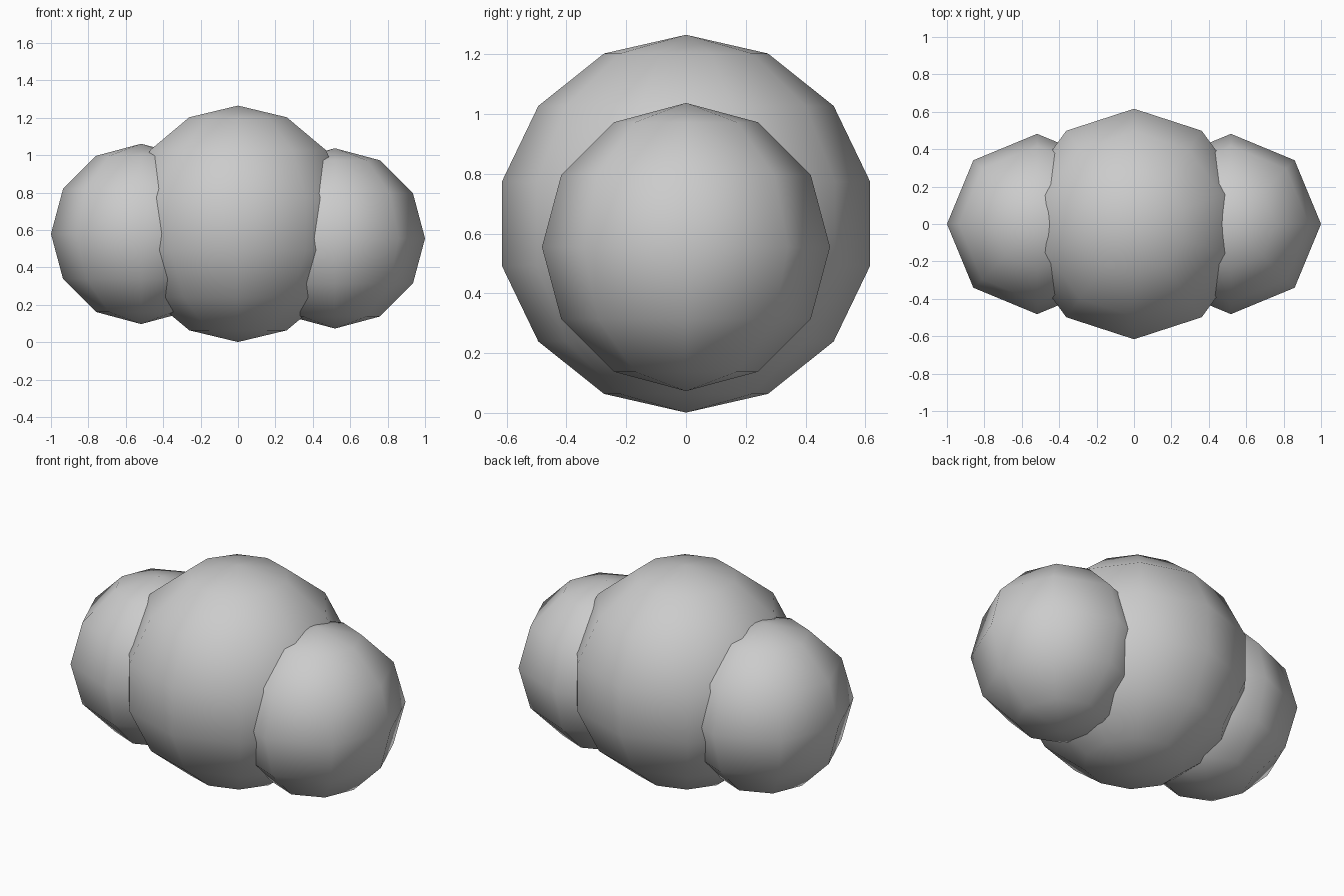
import bpy

if "Cube" in bpy.data.objects:
    bpy.data.objects.remove(bpy.data.objects["Cube"])


def ball(name, x, z, radius, segments, rings):
    """Low-poly smooth-shaded UV sphere with a vertex on the +x axis side."""
    bpy.ops.mesh.primitive_uv_sphere_add(
        segments=segments, ring_count=rings, radius=radius, location=(x, 0, z))
    obj = bpy.context.object
    obj.name = name
    bpy.ops.object.shade_smooth()
    return obj


# large central puff
ball("centre_puff", 0, 0.633, 0.632, 10, 7)

# smaller overlapping side puffs, the left one slightly higher
ball("left_puff", -0.518, 0.579, 0.482, 8, 6)
ball("right_puff", 0.518, 0.555, 0.482, 8, 6)
